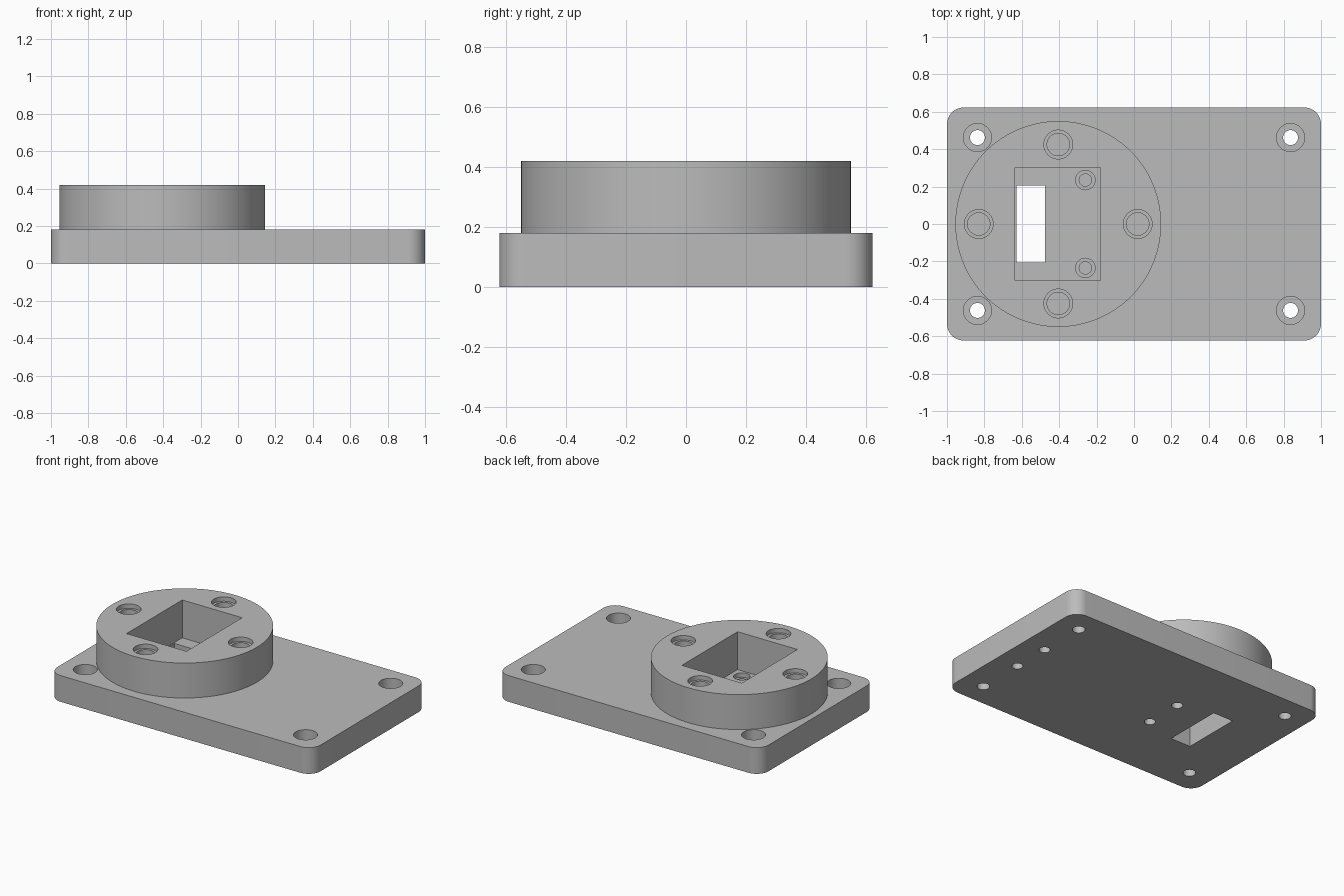
import bpy
import bmesh
import math

default = bpy.data.objects.get("Cube")
if default:
    bpy.data.objects.remove(default, do_unlink=True)

GREY = (0.5, 0.5, 0.5, 1.0)
grey = bpy.data.materials.new("plain grey")
grey.use_nodes = True
grey.diffuse_color = GREY
grey.node_tree.nodes["Principled BSDF"].inputs["Base Color"].default_value = GREY

PLATE_TOP = 0.18
BOSS_TOP = 0.42
POCKET_FLOOR = 0.16
BOSS_X = -0.405
BOSS_RADIUS = 0.55
BOLT_CIRCLE = 0.425


def make_object(name, bm):
    mesh = bpy.data.meshes.new(name)
    bm.to_mesh(mesh)
    bm.free()
    mesh.materials.append(grey)
    obj = bpy.data.objects.new(name, mesh)
    bpy.context.collection.objects.link(obj)
    return obj


def block(name, x0, x1, half_y, z0, z1, corner=0.0):
    bm = bmesh.new()
    bmesh.ops.create_cube(bm, size=1)
    bmesh.ops.scale(bm, vec=(x1 - x0, 2 * half_y, z1 - z0), verts=bm.verts)
    bmesh.ops.translate(bm, vec=((x0 + x1) / 2, 0, (z0 + z1) / 2), verts=bm.verts)
    if corner:
        upright = [e for e in bm.edges
                   if abs(e.verts[0].co.z - e.verts[1].co.z) > 0.01]
        bmesh.ops.bevel(bm, geom=upright, offset=corner, segments=12,
                        profile=0.5, affect='EDGES')
    return make_object(name, bm)


def cylinder(name, x, y, radius, z0, z1, sides=40):
    bm = bmesh.new()
    bmesh.ops.create_cone(bm, cap_ends=True, segments=sides, radius1=radius,
                          radius2=radius, depth=z1 - z0)
    bmesh.ops.translate(bm, vec=(x, y, (z0 + z1) / 2), verts=bm.verts)
    return make_object(name, bm)


tools = []


def combine(tool, operation='DIFFERENCE'):
    tool.hide_render = True
    mod = plate.modifiers.new(tool.name, 'BOOLEAN')
    mod.operation = operation
    mod.solver = 'EXACT'
    mod.object = tool
    tools.append(tool)


def stepped_hole(name, x, y, top, wide, step, narrow, bottom):
    """Wide recess down to step, then a narrower bore down to bottom."""
    combine(cylinder(name + "_recess", x, y, wide, step, top + 0.05))
    combine(cylinder(name + "_bore", x, y, narrow, bottom, top + 0.04))


# Base plate with rounded corners and the round boss fused onto it
plate = block("mounting_plate", -1, 1, 0.623, 0, PLATE_TOP, corner=0.09)
combine(cylinder("round_boss", BOSS_X, 0, BOSS_RADIUS, 0.1, BOSS_TOP, sides=128), 'UNION')

# Rectangular pocket in the boss and the slot through its floor
combine(block("pocket", -0.635, -0.18, 0.302, POCKET_FLOOR, BOSS_TOP + 0.1))
combine(block("slot", -0.627, -0.475, 0.206, -0.1, POCKET_FLOOR + 0.1))

# Four counterbored corner holes
for x in (-0.837, 0.837):
    for y in (-0.462, 0.462):
        stepped_hole("corner_hole", x, y, PLATE_TOP, 0.075, 0.08, 0.04, -0.1)

# Four blind threaded holes around the boss
for i in range(4):
    a = i * math.pi / 2
    stepped_hole("boss_hole", BOSS_X + BOLT_CIRCLE * math.cos(a),
                 BOLT_CIRCLE * math.sin(a), BOSS_TOP, 0.077, BOSS_TOP - 0.03,
                 0.06, 0.22)

# Mirrored pairs: pocket floor holes and blind holes underneath
for side in (-1, 1):
    stepped_hole("pocket_hole", -0.26, side * 0.235, POCKET_FLOOR,
                 0.052, POCKET_FLOOR - 0.03, 0.033, 0.04)
    for x in (-0.24, 0.837):
        combine(cylinder("underside_hole", x, side * 0.132, 0.035, -0.05, 0.1))

# Apply the cuts and remove the cutters
bpy.context.view_layer.update()
evaluated = plate.evaluated_get(bpy.context.evaluated_depsgraph_get())
result = bpy.data.meshes.new_from_object(evaluated)
plate.modifiers.clear()
plate.data = result
result.materials.clear()
result.materials.append(grey)
for poly in result.polygons:
    poly.material_index = 0
for tool in tools:
    bpy.data.objects.remove(tool, do_unlink=True)

# Smooth curved walls, sharp rims
bpy.ops.object.select_all(action='DESELECT')
plate.select_set(True)
bpy.context.view_layer.objects.active = plate
bpy.ops.object.shade_smooth_by_angle(angle=math.radians(30))
